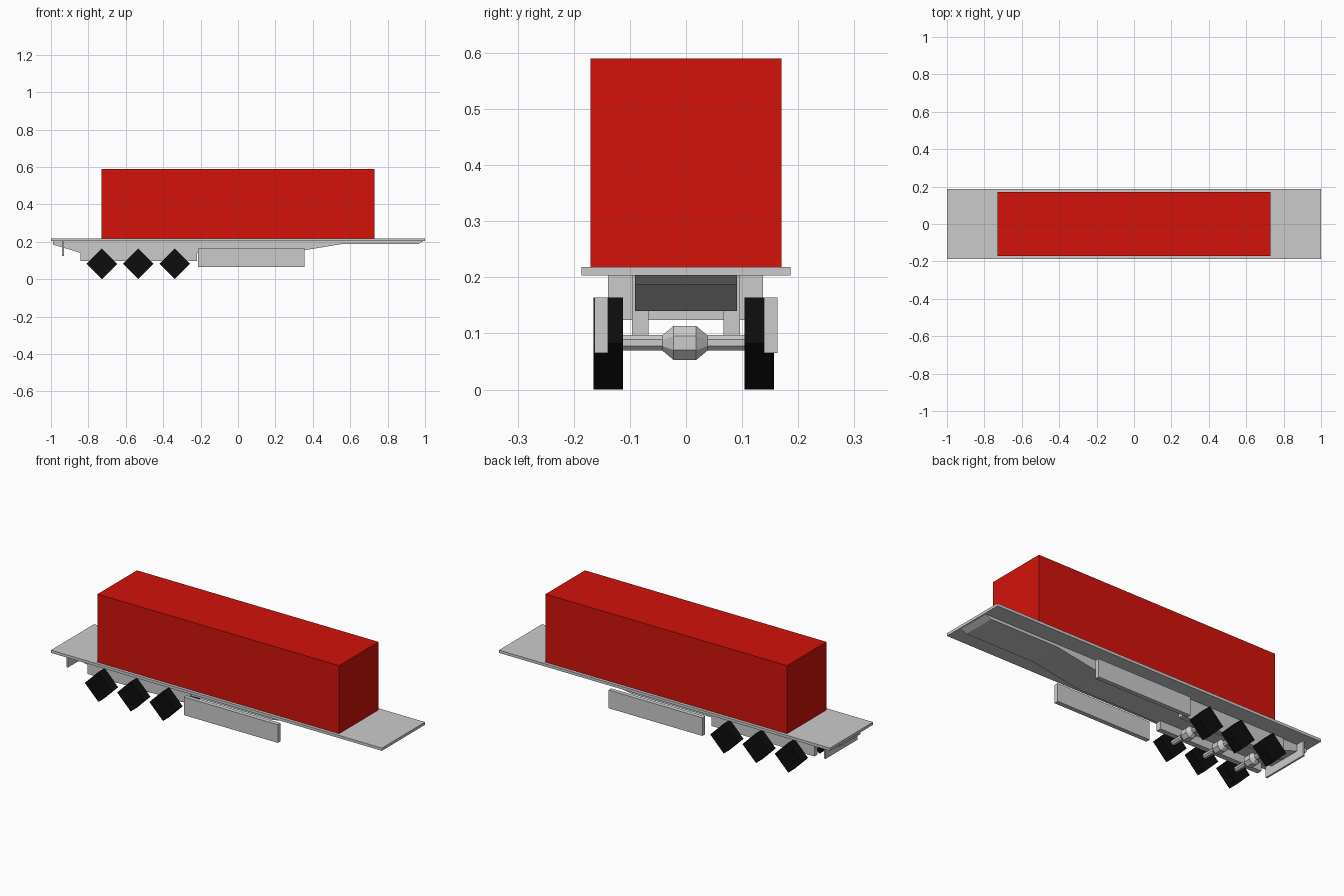
import bpy, bmesh, math
from mathutils import Matrix, Vector

if "Cube" in bpy.data.objects:
    bpy.data.objects.remove(bpy.data.objects["Cube"])


def material(name, rgb):
    m = bpy.data.materials.new(name)
    m.diffuse_color = (*rgb, 1)
    m.use_nodes = True
    m.node_tree.nodes["Principled BSDF"].inputs["Base Color"].default_value = m.diffuse_color
    return m


RED = material("red_paint", (0.65, 0.006, 0.003))
BLACK = material("black_rubber", (0.004, 0.004, 0.004))
GREY = None


def finish(name, bm, mat=None):
    bmesh.ops.recalc_face_normals(bm, faces=bm.faces)
    me = bpy.data.meshes.new(name)
    bm.to_mesh(me)
    bm.free()
    ob = bpy.data.objects.new(name, me)
    bpy.context.collection.objects.link(ob)
    if mat:
        me.materials.append(mat)
    return ob


def box(name, x, y, z, mat=None):
    bm = bmesh.new()
    bmesh.ops.create_cube(bm, size=1)
    for v in bm.verts:
        v.co = Vector([(a + b) / 2 + c * (b - a) for (a, b), c in zip((x, y, z), v.co)])
    return finish(name, bm, mat)


def side_profile(name, pts, y0, y1):
    # extrude an x-z outline across the width
    bm = bmesh.new()
    face = bm.faces.new([bm.verts.new((x, y0, z)) for x, z in pts])
    new = bmesh.ops.extrude_face_region(bm, geom=[face])["geom"]
    bmesh.ops.translate(bm, vec=(0, y1 - y0, 0),
                        verts=[g for g in new if isinstance(g, bmesh.types.BMVert)])
    return finish(name, bm)


def turned(name, profile, sides, x, z, phase, mat=None):
    # rings of (y, radius) joined along the y axis, closed at both ends
    bm = bmesh.new()
    rings = []
    for y, r in profile:
        rings.append([bm.verts.new((x + r * math.cos(phase + 2 * math.pi * i / sides), y,
                                    z + r * math.sin(phase + 2 * math.pi * i / sides)))
                      for i in range(sides)])
    for a, b in zip(rings, rings[1:]):
        for i in range(sides):
            j = (i + 1) % sides
            bm.faces.new((a[i], a[j], b[j], b[i]))
    bm.faces.new(rings[0])
    bm.faces.new(rings[-1])
    return finish(name, bm, mat)


# Deck and cargo container
box("deck", (-1, 1), (-0.186, 0.186), (0.203, 0.218))
box("container", (-0.73, 0.73), (-0.17, 0.17), (0.218, 0.59), RED)

# Stepped chassis under the deck
side_profile("chassis", [(-0.99, 0.203), (-0.99, 0.185), (-0.84, 0.14), (0.265, 0.14),
                         (0.55, 0.187), (0.96, 0.187), (0.99, 0.203)], -0.091, 0.091)

# Rear bumper plate
box("rear_bumper", (-0.94, -0.93), (-0.139, 0.137), (0.124, 0.203))

# Suspension rails and side skirts
for s, side in ((-1, "right"), (1, "left")):
    box(f"{side}_rail", (-0.843, -0.22), sorted((s * 0.067, s * 0.096)), (0.096, 0.203))
    box(f"{side}_skirt", (-0.213, 0.355), sorted((s * 0.139, s * 0.163)), (0.065, 0.164))

# Three axles with square low-poly wheels
for n, x in enumerate((-0.728, -0.533, -0.338), 1):
    turned(f"axle_{n}", [(-0.112, 0.015), (-0.042, 0.015), (-0.022, 0.033), (0.018, 0.033),
                         (0.038, 0.015), (0.108, 0.015)], 8, x, 0.083, math.pi / 8)
    for side, y0, y1 in (("right", -0.165, -0.112), ("left", 0.104, 0.157)):
        turned(f"{side}_wheel_{n}", [(y0, 0.082), (y1, 0.082)], 4, x, 0.082, 0, BLACK)
